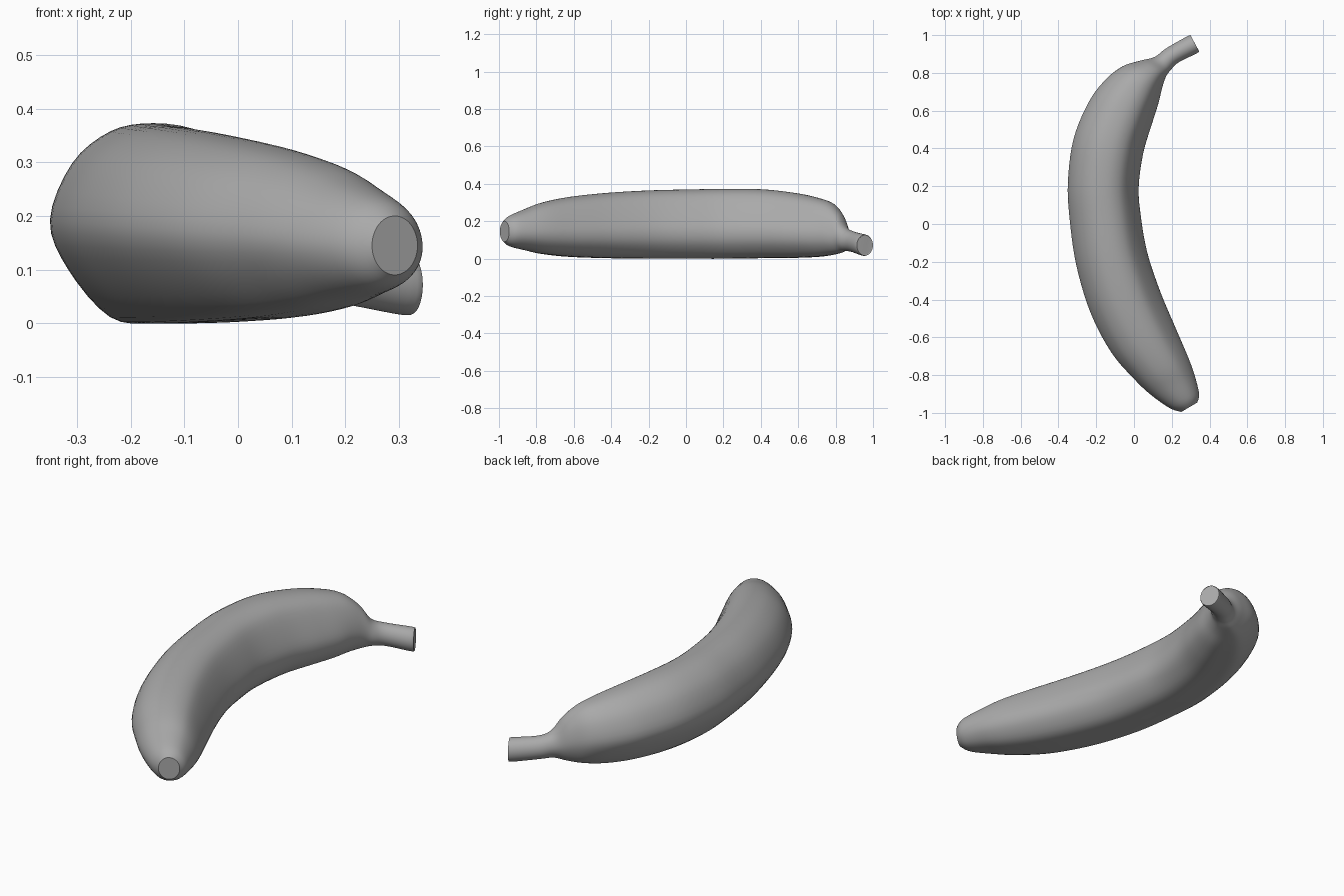
import bpy, bmesh
from mathutils import Vector

if "Cube" in bpy.data.objects:
    bpy.data.objects.remove(bpy.data.objects["Cube"], do_unlink=True)

peel_grey = bpy.data.materials.new("peel_grey")
peel_grey.use_nodes = True
COLOUR = (0.4, 0.4, 0.4, 1)
peel_grey.diffuse_color = COLOUR
bsdf = peel_grey.node_tree.nodes["Principled BSDF"]
bsdf.inputs["Base Color"].default_value = COLOUR
bsdf.inputs["Roughness"].default_value = 0.6


def spline(points, steps, closed):
    """Smooth curve through points of any dimension."""
    n = len(points)
    pick = (lambda i: points[i % n]) if closed else (lambda i: points[max(0, min(n - 1, i))])
    out = []
    for i in range(n if closed else n - 1):
        a, b, c, d = (pick(i + k) for k in (-1, 0, 1, 2))
        for s in range(steps):
            t = s / steps
            out.append([q + t / 2 * (r - p + t * (2*p - 5*q + 4*r - w + t * (3*(q - r) + w - p)))
                        for p, q, r, w in zip(a, b, c, d)])
    if not closed:
        out.append(list(points[-1]))
    return out


# Ridged cross-section: across (outer -1, inner +1), up (-1 to +1)
SECTION = [(-1, .03), (-.82, -.46), (-.4, -.94), (.05, -1), (.55, -.95), (.9, -.62),
           (1, -.25), (.9, .15), (.62, .7), (.35, .93), (0, 1), (-.4, .92), (-.78, .6)]

# Stations from blossom tip to stem: outer x y, inner x y, bottom z, top z, roundness
STATIONS = [
    (.25, -.995, .335, -.945, .09, .2, 1),
    (.19, -.975, .345, -.9, .065, .23, .8),
    (.09, -.905, .325, -.81, .045, .265, .5),
    (0, -.82, .29, -.71, .025, .3, .3),
    (-.12, -.68, .225, -.56, .01, .33, .1),
    (-.23, -.47, .14, -.36, .003, .352, 0),
    (-.305, -.22, .07, -.15, 0, .365, 0),
    (-.34, .02, .035, .05, 0, .37, 0),
    (-.35, .22, .025, .2, 0, .373, 0),
    (-.32, .45, .05, .38, .003, .37, 0),
    (-.24, .645, .095, .53, .005, .35, 0),
    (-.15, .765, .13, .64, .01, .325, .1),
    (-.06, .835, .15, .72, .02, .295, .3),
    (.035, .865, .17, .78, .03, .24, .5),
    (.11, .885, .195, .815, .04, .17, .8),
    (.17, .93, .235, .855, .035, .145, 1),
    (.285, .995, .335, .905, .015, .13, 1),
    (.3, .995, .342, .918, .022, .125, 1),
]

bm = bmesh.new()
section = spline(SECTION, 4, True)
rings = []
for ox, oy, ix, iy, bottom, top, roundness in spline(STATIONS, 5, False):
    ring = []
    for u, v in section:
        # Blend the ridged section into a circle towards both ends
        flat = Vector((u, v))
        u, v = flat.lerp(flat.normalized(), roundness)
        ring.append(bm.verts.new(((ox + ix) / 2 + u * (ix - ox) / 2,
                                  (oy + iy) / 2 + u * (iy - oy) / 2,
                                  (bottom + top) / 2 + v * (top - bottom) / 2)))
    rings.append(ring)

# Skin between rings, then cap the tip and the stem
count = len(section)
for a, b in zip(rings, rings[1:]):
    for i in range(count):
        j = (i + 1) % count
        bm.faces.new((a[i], a[j], b[j], b[i]))
bm.faces.new(rings[0])
bm.faces.new(rings[-1])
bmesh.ops.recalc_face_normals(bm, faces=bm.faces)

mesh = bpy.data.meshes.new("banana")
bm.to_mesh(mesh)
bm.free()
mesh.materials.append(peel_grey)
banana = bpy.data.objects.new("banana", mesh)
bpy.context.collection.objects.link(banana)
bpy.context.view_layer.objects.active = banana
banana.select_set(True)
bpy.ops.object.shade_smooth_by_angle(angle=0.7)
